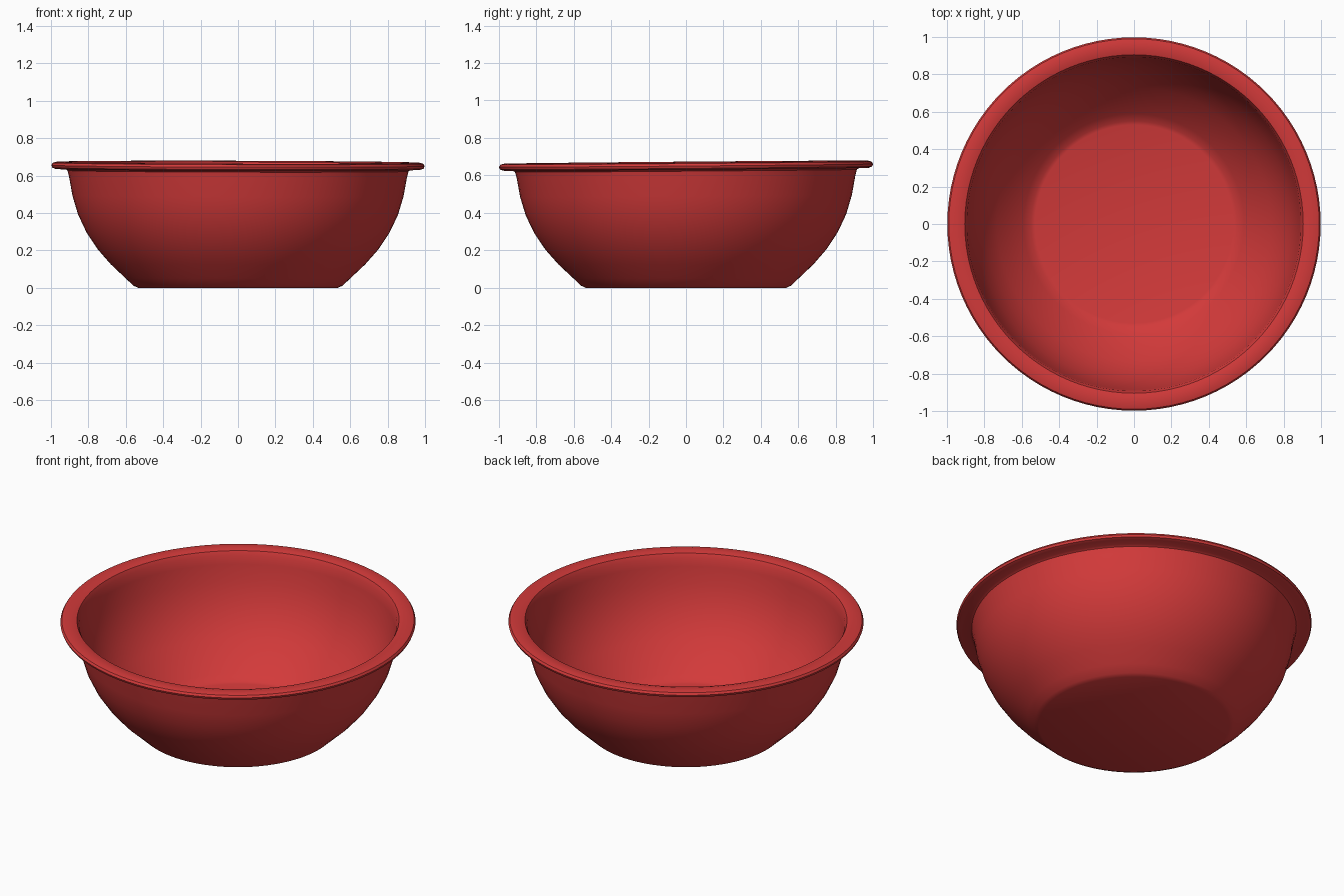
import bpy, bmesh
from math import sin, cos, tau

if "Cube" in bpy.data.objects:
    bpy.data.objects.remove(bpy.data.objects["Cube"])

SIDES = 96

# Closed section: outside from base to rim, then inside down to the floor
OUTSIDE = [(0.535, 0.0), (0.56, 0.012), (0.60, 0.05), (0.68, 0.125), (0.75, 0.205),
           (0.81, 0.295), (0.855, 0.39), (0.885, 0.49), (0.903, 0.59), (0.912, 0.625)]
RIM = [(0.925, 0.633), (0.975, 0.633), (0.993, 0.640), (0.998, 0.653),
       (0.99, 0.666), (0.97, 0.671), (0.93, 0.671), (0.905, 0.664)]
INSIDE = [(0.893, 0.64), (0.886, 0.59), (0.868, 0.49), (0.838, 0.39), (0.793, 0.295),
          (0.733, 0.205), (0.663, 0.13), (0.59, 0.055), (0.55, 0.026), (0.53, 0.02)]

red = bpy.data.materials.new("red plastic")
red.use_nodes = True
colour = (0.65, 0.042, 0.042, 1)
red.diffuse_color = colour
red.node_tree.nodes["Principled BSDF"].inputs["Base Color"].default_value = colour


def lathe(name, profile):
    """Revolve a section about z and cap its two ends."""
    bm = bmesh.new()
    rings = [[bm.verts.new((r * cos(tau * i / SIDES), r * sin(tau * i / SIDES), z))
              for i in range(SIDES)] for r, z in profile]
    for low, high in zip(rings, rings[1:]):
        for i in range(SIDES):
            j = (i + 1) % SIDES
            bm.faces.new((low[i], low[j], high[j], high[i]))
    bm.faces.new(rings[0][::-1])
    bm.faces.new(rings[-1])
    # The rim leans slightly, higher at the back and left of the front
    for v in bm.verts:
        lean = max(0, v.co.z / 0.65 - 0.1)
        v.co.z += lean * (0.009 * v.co.y - 0.003 * v.co.x)
    mesh = bpy.data.meshes.new(name)
    bm.to_mesh(mesh)
    bm.free()
    obj = bpy.data.objects.new(name, mesh)
    bpy.context.collection.objects.link(obj)
    mesh.materials.append(red)
    return obj


bowl = lathe("bowl", OUTSIDE + RIM + INSIDE)
bpy.context.view_layer.objects.active = bowl
bowl.select_set(True)
bpy.ops.object.shade_smooth_by_angle(angle=0.7)
